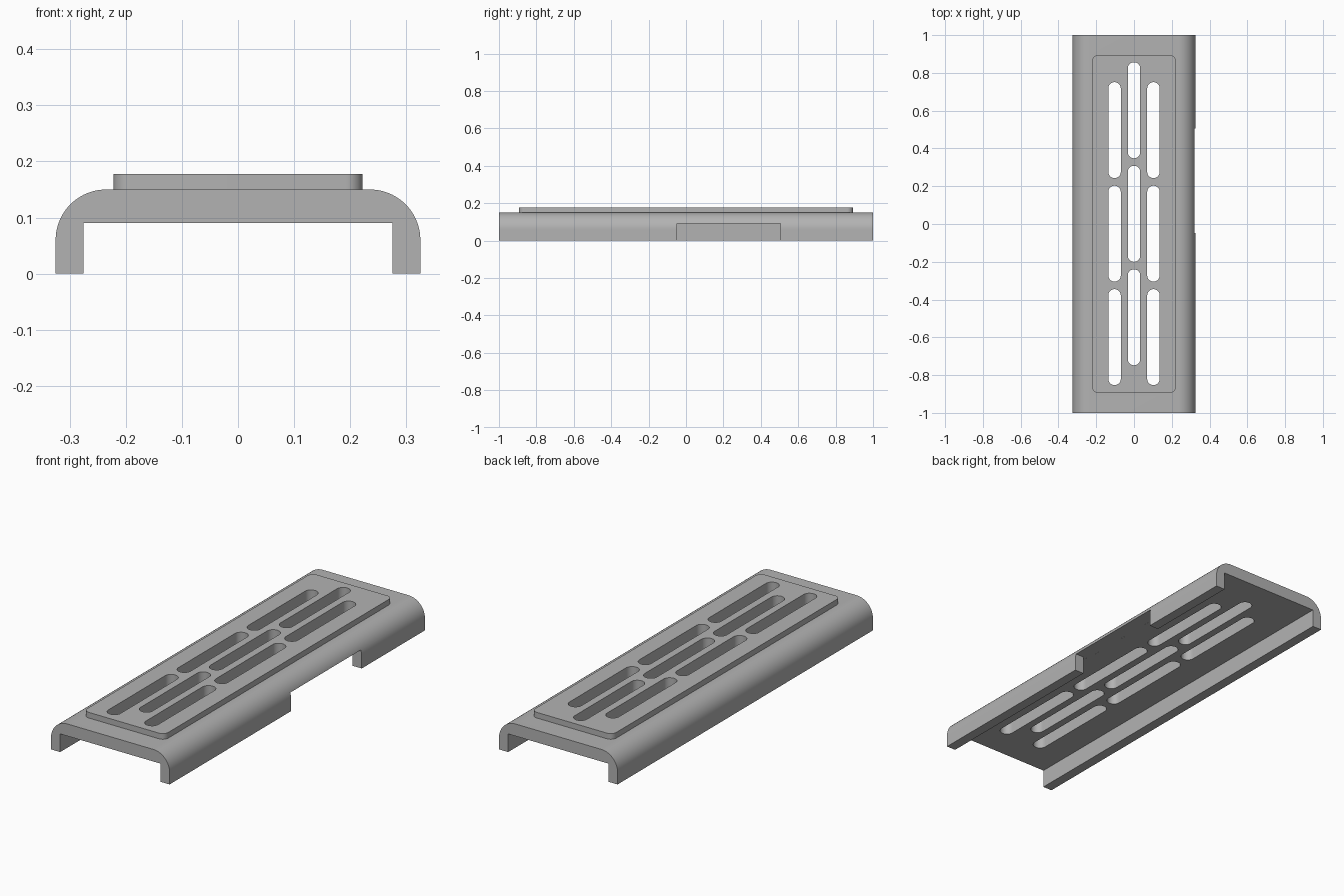
import bpy, bmesh, math
from mathutils import Matrix

cube = bpy.data.objects.get("Cube")
if cube:
    bpy.data.objects.remove(cube, do_unlink=True)

grey = bpy.data.materials.new("plain grey")
grey.use_nodes = True
grey.diffuse_color = (0.45, 0.45, 0.45, 1)
grey.node_tree.nodes["Principled BSDF"].inputs["Base Color"].default_value = (0.45, 0.45, 0.45, 1)


def arc(cx, cy, r, start, end, steps=12):
    return [(cx + r * math.cos(math.radians(start + (end - start) * i / steps)),
             cy + r * math.sin(math.radians(start + (end - start) * i / steps)))
            for i in range(steps + 1)]


def rounded_rect(cx, cy, hx, hy, r):
    """Outline of a rectangle with rounded corners, counter-clockwise."""
    points = []
    for k, (sx, sy) in enumerate([(1, 1), (-1, 1), (-1, -1), (1, -1)]):
        points += arc(cx + sx * (hx - r), cy + sy * (hy - r), r, 90 * k, 90 * k + 90)
    return points


def prism(name, outline, low, high, along_y=False):
    """Extrude an outline along z, or along y when it is drawn in x and z."""
    bm = bmesh.new()
    face = bm.faces.new([bm.verts.new((a, b, low)) for a, b in outline])
    top = bmesh.ops.extrude_face_region(bm, geom=[face])["geom"]
    bmesh.ops.translate(bm, vec=(0, 0, high - low),
                        verts=[v for v in top if isinstance(v, bmesh.types.BMVert)])
    if along_y:
        bm.transform(Matrix.Rotation(math.pi / 2, 4, "X"))
    bmesh.ops.remove_doubles(bm, verts=bm.verts, dist=1e-5)
    bmesh.ops.recalc_face_normals(bm, faces=bm.faces)
    mesh = bpy.data.meshes.new(name)
    bm.to_mesh(mesh)
    bm.free()
    mesh.materials.append(grey)
    obj = bpy.data.objects.new(name, mesh)
    bpy.context.collection.objects.link(obj)
    return obj


def combine(target, tool, operation):
    """Apply a boolean and remove the tool object."""
    mod = target.modifiers.new(tool.name, "BOOLEAN")
    mod.object, mod.operation, mod.solver = tool, operation, "EXACT"
    bpy.context.view_layer.objects.active = target
    bpy.ops.object.modifier_apply(modifier=mod.name)
    bpy.data.objects.remove(tool, do_unlink=True)


# Channel-shaped cover with rounded shoulders
half = [(0.275, 0.09), (0.275, 0), (0.325, 0)] + arc(0.235, 0.06, 0.09, 0, 90, 20)
profile = half + [(-x, z) for x, z in reversed(half)]
cover = prism("vented_cover", profile, -1, 1, along_y=True)

# Raised panel on top
panel = prism("raised_panel", rounded_rect(0, 0, 0.222, 0.893, 0.03), 0.12, 0.178)
combine(cover, panel, "UNION")

# Three staggered columns of ventilation slots
for x, middle in [(-0.103, -0.051), (0, 0.054), (0.103, -0.051)]:
    for step in (-1, 0, 1):
        outline = rounded_rect(x, middle + 0.548 * step, 0.033, 0.254, 0.0329)
        combine(cover, prism("slot_cutter", outline, 0.05, 0.25), "DIFFERENCE")

# Notch in one side wall
notch = prism("notch_cutter", [(0.25, -0.048), (0.4, -0.048), (0.4, 0.505), (0.25, 0.505)],
              -0.1, 0.0901)
combine(cover, notch, "DIFFERENCE")

# Smooth curves, sharp edges
bpy.ops.object.select_all(action="DESELECT")
cover.select_set(True)
bpy.context.view_layer.objects.active = cover
bpy.ops.object.shade_smooth_by_angle(angle=math.radians(30))
